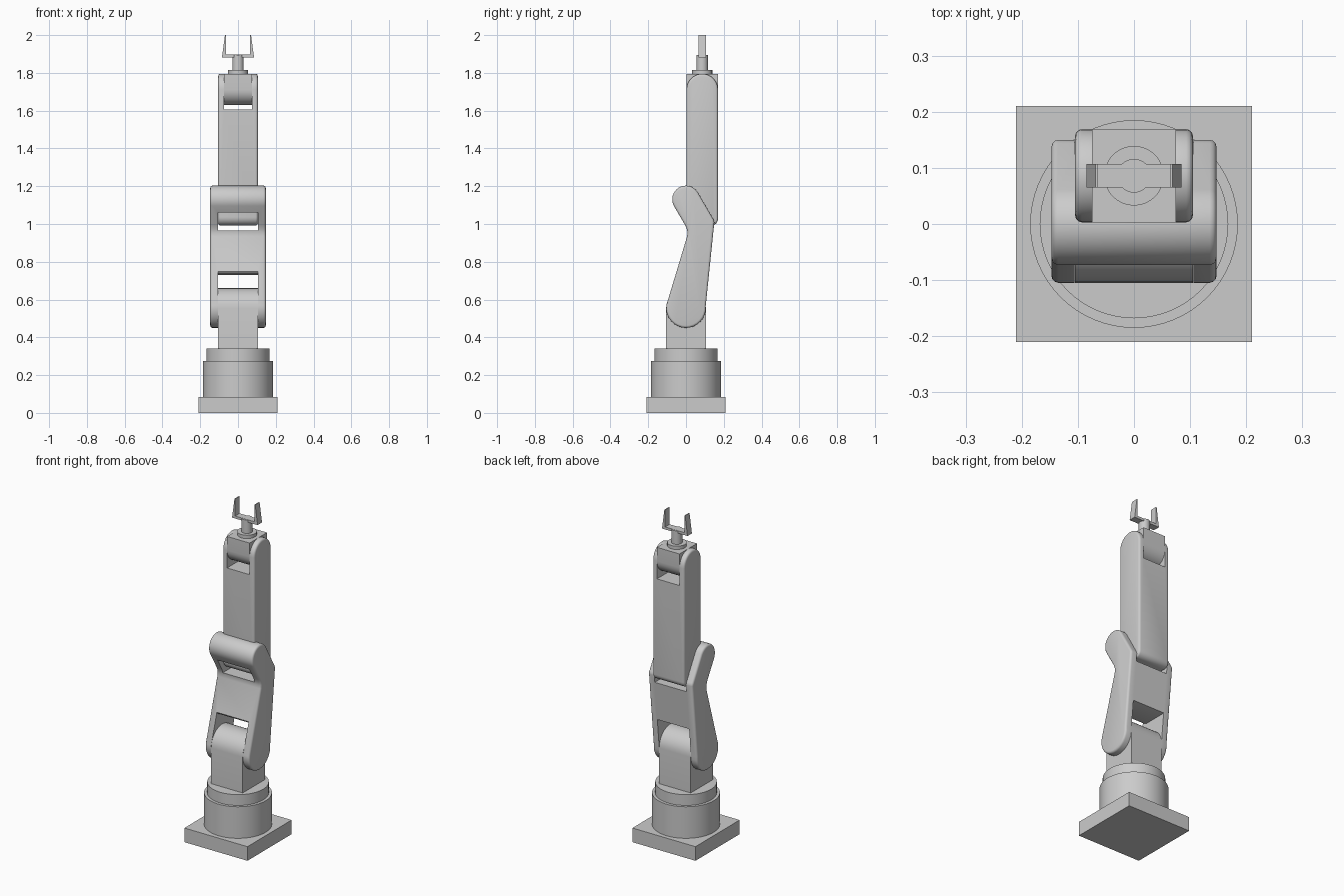
import bpy, bmesh
from math import sin, cos, radians

if "Cube" in bpy.data.objects:
    bpy.data.objects.remove(bpy.data.objects["Cube"])


def finish(obj):
    """Apply modifiers and smooth only the gentle edges."""
    bpy.ops.object.select_all(action='DESELECT')
    obj.select_set(True)
    bpy.context.view_layer.objects.active = obj
    for m in list(obj.modifiers):
        bpy.ops.object.modifier_apply(modifier=m.name)
    bpy.ops.object.shade_smooth_by_angle(angle=radians(32))
    return obj


def prism(name, pts, a, b, axis='X', bevel=0.0):
    """Extrude a profile: (y, z) along X or (x, z) along Y, from a to b."""
    bm = bmesh.new()
    co = (lambda p: (a, p[0], p[1])) if axis == 'X' else (lambda p: (p[0], a, p[1]))
    face = bm.faces.new([bm.verts.new(co(p)) for p in pts])
    new = bmesh.ops.extrude_face_region(bm, geom=[face])['geom']
    d = (b - a, 0, 0) if axis == 'X' else (0, b - a, 0)
    bmesh.ops.translate(bm, vec=d, verts=[v for v in new if isinstance(v, bmesh.types.BMVert)])
    bmesh.ops.recalc_face_normals(bm, faces=bm.faces)
    me = bpy.data.meshes.new(name)
    bm.to_mesh(me)
    bm.free()
    obj = bpy.data.objects.new(name, me)
    bpy.context.collection.objects.link(obj)
    if bevel:
        m = obj.modifiers.new("bevel", 'BEVEL')
        m.width, m.segments, m.limit_method = bevel, 3, 'ANGLE'
        m.angle_limit = radians(40)
    return finish(obj)


def rect(u0, u1, v0, v1):
    return [(u0, v0), (u1, v0), (u1, v1), (u0, v1)]


def arc(cy, cz, r, a0, a1, n=16):
    return [(cy + r * cos(radians(a0 + (a1 - a0) * i / n)),
             cz + r * sin(radians(a0 + (a1 - a0) * i / n))) for i in range(n + 1)]


def disc(name, r, z0, z1, y=0.0):
    bpy.ops.mesh.primitive_cylinder_add(vertices=64, radius=r, depth=z1 - z0,
                                        location=(0, y, (z0 + z1) / 2))
    bpy.context.object.name = name
    return finish(bpy.context.object)


def cut(obj, pts, half):
    """Cut a slot of the given half width through the part."""
    c = prism("slot_cutter", pts, -half, half)
    c.hide_render = True
    m = obj.modifiers.new("slot", 'BOOLEAN')
    m.operation, m.object, m.solver = 'DIFFERENCE', c, 'EXACT'
    finish(obj)
    bpy.data.objects.remove(c)


# Base plate and turntable
prism("base_plate", rect(-0.21, 0.21, 0, 0.085), -0.21, 0.21)
disc("base_drum", 0.185, 0.085, 0.275)
disc("turntable", 0.168, 0.275, 0.34)

# Shoulder post with rounded top
prism("shoulder_post", [(-0.105, 0.34), (0.105, 0.34)] + arc(0, 0.555, 0.105, 0, 180),
      -0.105, 0.105)

# Lower arm: bent outline, slotted for the shoulder and the elbow
profile = (arc(0, 0.555, 0.105, 172, 366)
           + arc(0.108, 1.005, 0.042, 5, 33, 5)
           + arc(0, 1.13, 0.073, 33, 208)
           + [(-0.004, 0.993), (0.005, 0.972), (0.008, 0.955), (0.006, 0.935)])
lower = prism("lower_arm", profile, -0.147, 0.147, bevel=0.012)
cut(lower, [(-0.2, 0.40), (0.2, 0.40), (0.2, 0.74), (0.1, 0.73), (-0.02, 0.73),
            (-0.045, 0.74), (-0.06, 0.765), (-0.2, 0.765)], 0.106)
cut(lower, rect(-0.2, 0.25, 0.965, 1.06), 0.106)

# Upper arm: rounded fork at the top
YC, R = 0.086, 0.083
profile = (arc(YC, 1.712, R, 0, 180)
           + arc(YC - R + 0.045, 1.037, 0.045, 180, 270, 8)
           + arc(YC + R - 0.035, 1.027, 0.035, 270, 360, 8))
upper = prism("upper_arm", profile, -0.105, 0.105, bevel=0.012)
cut(upper, rect(-0.1, 0.3, 1.605, 1.9), 0.075)

# Wrist block, round underneath
prism("wrist_block", arc(YC, 1.712, R, 180, 360) + [(YC + R, 1.795), (YC - R, 1.795)],
      -0.075, 0.075)

# Wrist flange and stem
disc("wrist_flange", 0.053, 1.795, 1.815, YC)
disc("wrist_stem", 0.03, 1.815, 1.896, YC)

# Gripper: palm with two tapering fingers
half = [(0.085, 1.882), (0.069, 2.0), (0.064, 2.0), (0.064, 1.897)]
prism("gripper", half + [(-x, z) for x, z in reversed(half)], 0.065, 0.107, axis='Y')
